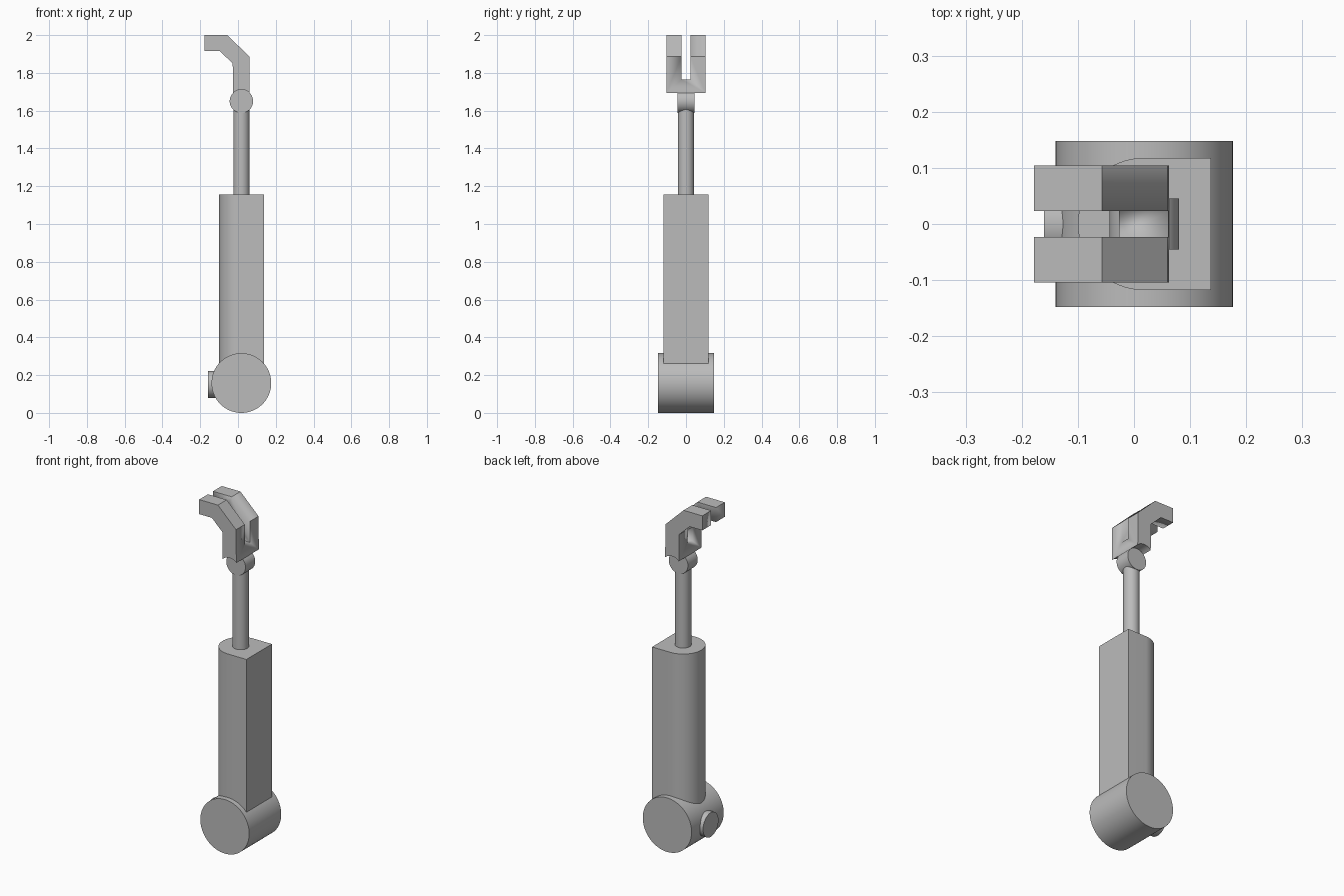
import bpy
import bmesh
import math
from mathutils import Matrix, Vector

cube = bpy.data.objects.get("Cube")
if cube:
    bpy.data.objects.remove(cube, do_unlink=True)

# Single plain material
grey = bpy.data.materials.new("plain grey")
grey.use_nodes = True
grey.diffuse_color = (0.5, 0.5, 0.5, 1)
grey.node_tree.nodes["Principled BSDF"].inputs["Base Color"].default_value = (0.5, 0.5, 0.5, 1)

AXIS_X = 0.018       # shared centre line of the arm
BASE_Z, BASE_R = 0.158, 0.158
JOINT_Z, JOINT_R = 1.65, 0.062


def finish(name, bm):
    bmesh.ops.recalc_face_normals(bm, faces=bm.faces)
    mesh = bpy.data.meshes.new(name)
    bm.to_mesh(mesh)
    bm.free()
    obj = bpy.data.objects.new(name, mesh)
    bpy.context.collection.objects.link(obj)
    mesh.materials.append(grey)
    bpy.ops.object.select_all(action='DESELECT')
    obj.select_set(True)
    bpy.context.view_layer.objects.active = obj
    bpy.ops.object.shade_smooth_by_angle(angle=math.radians(25))
    return obj


def cylinder(name, start, end, radius):
    start, end = Vector(start), Vector(end)
    axis = end - start
    turn = axis.to_track_quat('Z', 'Y').to_matrix().to_4x4()
    bm = bmesh.new()
    bmesh.ops.create_cone(bm, cap_ends=True, segments=64, radius1=radius, radius2=radius,
                          depth=axis.length,
                          matrix=Matrix.Translation((start + end) / 2) @ turn)
    return finish(name, bm)


def prism(name, points, offset):
    bm = bmesh.new()
    face = bm.faces.new([bm.verts.new(p) for p in points])
    extruded = bmesh.ops.extrude_face_region(bm, geom=[face])
    verts = [v for v in extruded["geom"] if isinstance(v, bmesh.types.BMVert)]
    bmesh.ops.translate(bm, verts=verts, vec=offset)
    return finish(name, bm)


# Pivot drum at the foot, with a round stub on its right side
cylinder("base_drum", (AXIS_X, -0.148, BASE_Z), (AXIS_X, 0.148, BASE_Z), BASE_R)
cylinder("side_stub", (-0.16, 0, 0.15), (0, 0, 0.15), 0.071)

# Main arm: square on the left, half round on the right
half = 0.118
outline = [(0.137, -half, BASE_Z), (0.137, half, BASE_Z)]
for i in range(33):
    a = math.pi / 2 + math.pi * i / 32
    outline.append((AXIS_X + half * math.cos(a), half * math.sin(a), BASE_Z))
prism("main_arm", outline, (0, 0, 1.155 - BASE_Z))

# Sliding rod and wrist pivot
cylinder("rod", (AXIS_X, 0, 1.1), (AXIS_X, 0, JOINT_Z), 0.043)
cylinder("wrist_pivot", (AXIS_X, -0.045, JOINT_Z), (AXIS_X, 0.045, JOINT_Z), JOINT_R)

# Bent claw whose lower edge is hollowed to sit on the pivot
claw = [(-0.028, 1.85), (-0.096, 1.915), (-0.178, 1.915),
        (-0.178, 2.0), (-0.057, 2.0), (0.06, 1.887)]
spread = math.asin(0.044 / JOINT_R)
for i in range(17):
    a = spread * (1 - i / 8)
    claw.append((AXIS_X + JOINT_R * math.sin(a), JOINT_Z + JOINT_R * math.cos(a)))
hand = prism("claw", [(x, -0.104, z) for x, z in claw], (0, 0.208, 0))

# Slot that splits the claw into two prongs
slot = prism("slot_cutter", [(-0.3, -0.023, 1.765), (0.3, -0.023, 1.765),
                             (0.3, 0.023, 1.765), (-0.3, 0.023, 1.765)], (0, 0, 0.4))
slot.hide_render = True
cut = hand.modifiers.new("slot", 'BOOLEAN')
cut.operation = 'DIFFERENCE'
cut.solver = 'EXACT'
cut.object = slot
bpy.ops.object.select_all(action='DESELECT')
hand.select_set(True)
bpy.context.view_layer.objects.active = hand
bpy.ops.object.modifier_move_to_index(modifier="slot", index=0)
bpy.ops.object.modifier_apply(modifier="slot")
bpy.data.objects.remove(slot, do_unlink=True)
